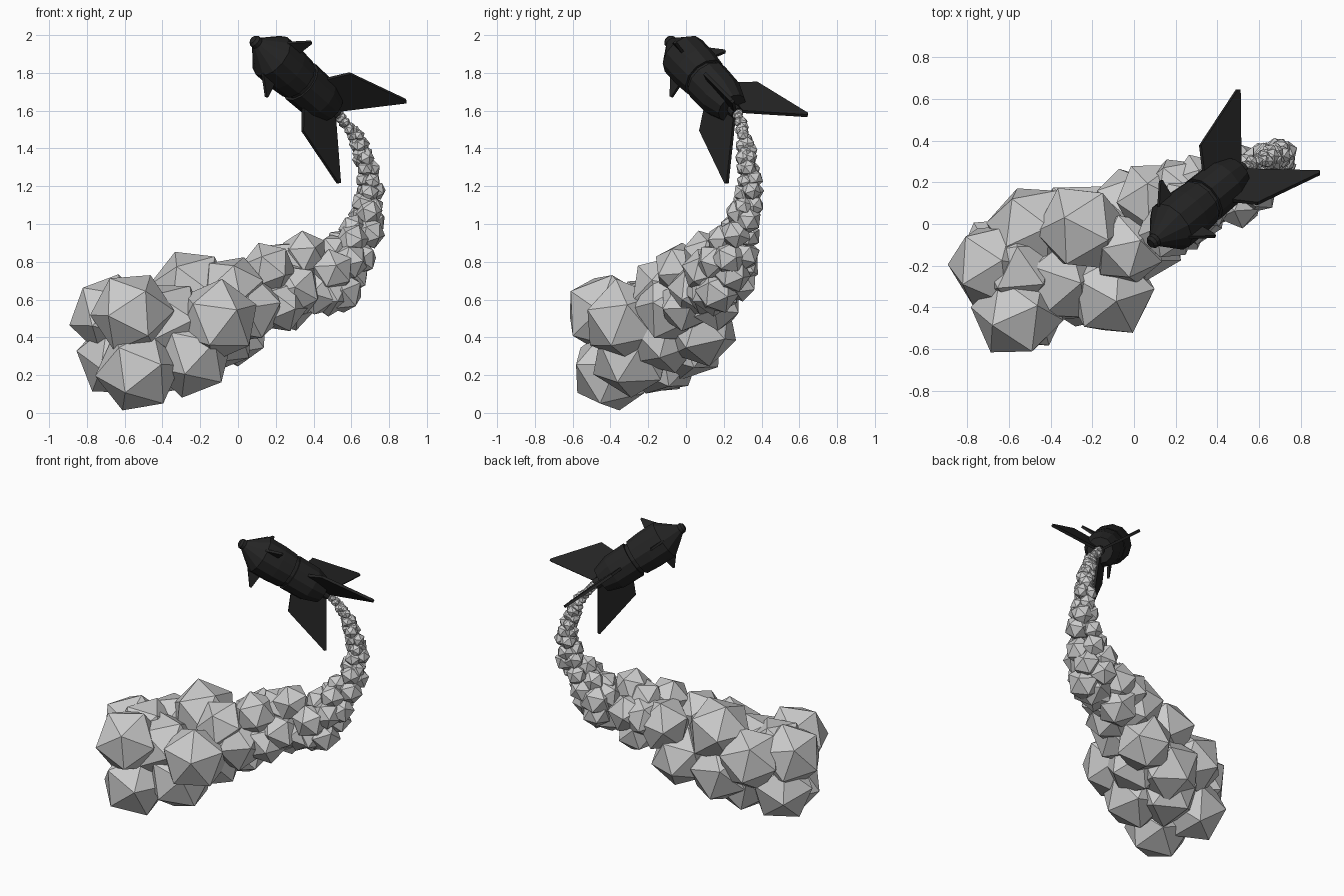
import bpy, bmesh, math, random
from mathutils import Vector, Matrix, Euler

if "Cube" in bpy.data.objects:
    bpy.data.objects.remove(bpy.data.objects["Cube"])

random.seed(4)

dark = bpy.data.materials.new("dark_paint")
dark.diffuse_color = (0.018, 0.018, 0.018, 1)
dark.use_nodes = True
dark.node_tree.nodes["Principled BSDF"].inputs["Base Color"].default_value = dark.diffuse_color


def make_object(name, bm, matrix=None, mat=None):
    bmesh.ops.recalc_face_normals(bm, faces=bm.faces)
    me = bpy.data.meshes.new(name)
    bm.to_mesh(me)
    bm.free()
    ob = bpy.data.objects.new(name, me)
    bpy.context.collection.objects.link(ob)
    if matrix:
        ob.matrix_world = matrix
    if mat:
        me.materials.append(mat)
    return ob


# Rocket frame: origin at the nozzle, local z to the nose, local x along the first fin
tail = Vector((0.51, 0.26, 1.597))
axis = Vector((-0.42, -0.345, 0.37)).normalized()
side = Vector((0.769, -0.426, 0.478))
side = (side - axis * side.dot(axis)).normalized()
frame = Matrix((side, axis.cross(side), axis)).transposed().to_4x4()
frame.translation = tail
frame = frame @ Matrix.Rotation(0.065, 4, 'Z')


def lathe(name, profile, sides=12):
    """Closed turned solid from (radius, height) points."""
    bm = bmesh.new()
    rings = [[bm.verts.new((r * math.cos(2 * math.pi * i / sides),
                            r * math.sin(2 * math.pi * i / sides), h))
              for i in range(sides)] for r, h in profile]
    for a, b in zip(rings, rings[1:]):
        for i in range(sides):
            j = (i + 1) % sides
            bm.faces.new((a[i], a[j], b[j], b[i]))
    bm.faces.new(rings[0])
    bm.faces.new(rings[-1])
    return make_object(name, bm, frame, dark)


def fin_set(name, outline, thick):
    """Three flat plates round the body from a (radius, height) outline."""
    for k in range(3):
        bm = bmesh.new()
        f = bm.faces.new([bm.verts.new((r, -thick / 2, h)) for r, h in outline])
        ext = bmesh.ops.extrude_face_region(bm, geom=[f])
        moved = [v for v in ext["geom"] if isinstance(v, bmesh.types.BMVert)]
        bmesh.ops.translate(bm, verts=moved, vec=(0, thick, 0))
        turn = Matrix.Rotation(k * 2 * math.pi / 3, 4, 'Z')
        make_object(f"{name}_{k + 1}", bm, frame @ turn, dark)


# Body parts
lathe("nozzle", [(0.035, -0.02), (0.028, 0.06)])
lathe("rear_body", [(0.085, 0.03), (0.118, 0.13), (0.122, 0.28)])
lathe("middle_band", [(0.108, 0.27), (0.108, 0.32)])
lathe("front_body", [(0.122, 0.305), (0.130, 0.40), (0.130, 0.52), (0.035, 0.64)])
lathe("nose_cap", [(0.034, 0.63), (0.034, 0.66), (0.022, 0.675)])

# Fins
fin_set("tail_fin", [(0.03, -0.02), (0.08, 0.22), (0.125, 0.195), (0.228, 0.146),
                     (0.33, -0.20), (0.32, -0.212)], 0.018)
fin_set("nose_fin", [(0.10, 0.435), (0.10, 0.535), (0.125, 0.53), (0.218, 0.455),
                     (0.215, 0.443)], 0.016)


def add_puff(bm, centre, radius):
    spin = Euler([random.uniform(0, 6.28) for _ in range(3)]).to_matrix().to_4x4()
    bmesh.ops.create_icosphere(bm, subdivisions=1, radius=radius,
                               matrix=Matrix.Translation(centre) @ spin)


# Big smoke cloud: x, y, z, radius
big_puffs = [
    (-.56, -.43, .53, .225), (-.53, -.39, .225, .23), (-.68, -.20, .52, .22),
    (-.64, -.17, .29, .22), (-.11, -.33, .49, .225), (-.25, -.29, .30, .225),
    (-.25, -.02, .65, .225), (-.49, -.02, .51, .22), (-.28, .00, .38, .22),
    (-.02, .08, .44, .20), (-.38, -.27, .48, .23), (.05, -.08, .56, .20),
    (.09, .12, .66, .19), (.16, -.03, .76, .15), (-.03, -.12, .66, .18),
    (.22, .00, .57, .15), (.20, .18, .70, .145), (.35, .10, .84, .13),
    (.30, .05, .65, .15), (.27, .16, .57, .14), (-.38, -.13, .30, .22),
    (.31, .20, .71, .14), (.25, .10, .79, .13), (.42, .12, .64, .13),
    (.48, .15, .65, .14), (-.12, -.12, .42, .22), (-.56, -.22, .53, .21),
]
bm = bmesh.new()
for x, y, z, r in big_puffs:
    add_puff(bm, (x, y, z), r)
make_object("smoke_cloud", bm)

# Thin smoke trail: x, y, z, trail radius, puff radius
trail = [
    (.53, .275, 1.58, .030, .026), (.63, .31, 1.46, .047, .037),
    (.685, .33, 1.30, .067, .048), (.70, .335, 1.17, .080, .053),
    (.685, .31, 1.04, .10, .068), (.60, .25, .87, .15, .09),
    (.50, .19, .72, .195, .11), (.38, .13, .68, .22, .125),
]
bm = bmesh.new()
angle = 0.0
for a, b in zip(trail, trail[1:]):
    pa, pb = Vector(a[:3]), Vector(b[:3])
    along = (pb - pa).normalized()
    u = along.orthogonal().normalized()
    v = along.cross(u)
    steps = max(1, round((pb - pa).length / (a[4] * 1.3)))
    for i in range(steps):
        t = i / steps
        big, small = a[3] + (b[3] - a[3]) * t, a[4] + (b[4] - a[4]) * t
        count = 2 if big < 0.05 else 3 if big < 0.13 else 4
        for k in range(count):
            w = angle + k * 2 * math.pi / count
            off = (u * math.cos(w) + v * math.sin(w)) * (big - small * 0.9)
            off += along * random.uniform(-0.3, 0.3) * small
            add_puff(bm, pa.lerp(pb, t) + off, small * random.uniform(0.85, 1.1))
        angle += 0.9
make_object("smoke_trail", bm)
